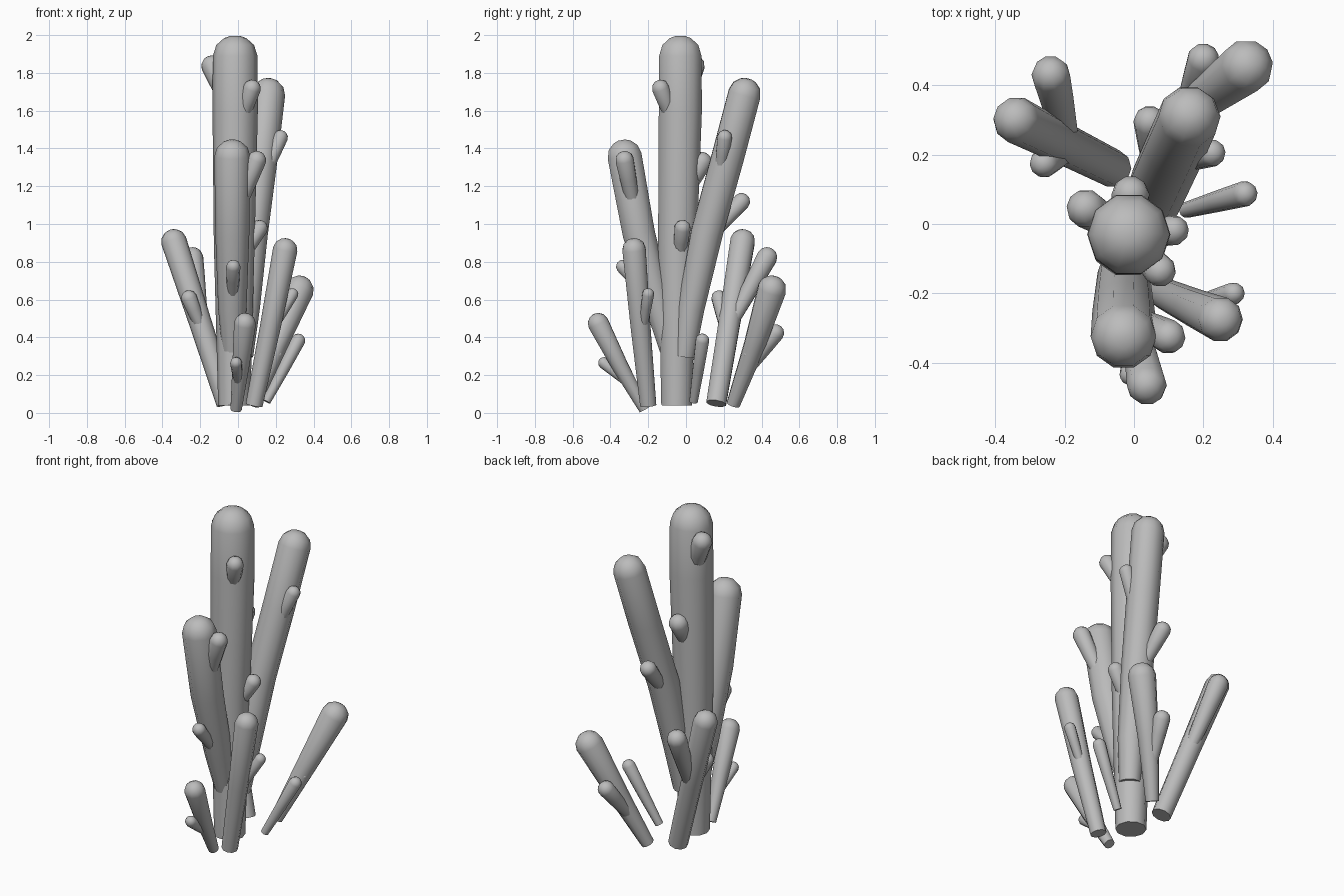
import bpy
import bmesh
import math
from mathutils import Vector

default = bpy.data.objects.get("Cube")
if default:
    bpy.data.objects.remove(default, do_unlink=True)

# Single flat grey
grey = bpy.data.materials.new("stone_grey")
grey.use_nodes = True
colour = (0.5, 0.5, 0.5, 1)
grey.diffuse_color = colour
grey.node_tree.nodes["Principled BSDF"].inputs["Base Color"].default_value = colour

SIDES = 10
DOME_ANGLES = (32, 60, 78)
paths = {}


def tube(name, *points):
    """Round stalk through (x, y, z, radius) points, flat base and domed tip."""
    paths[name] = points
    centres = [Vector(p[:3]) for p in points]
    radii = [p[3] for p in points]
    last = len(points) - 1
    rings = []
    for i, centre in enumerate(centres):
        axis = (centres[min(i + 1, last)] - centres[max(i - 1, 0)]).normalized()
        rings.append((centre, axis, radii[i]))

    # Dome rings beyond the last point
    tip, axis, radius = rings[-1]
    for degrees in DOME_ANGLES:
        a = math.radians(degrees)
        rings.append((tip + axis * radius * 0.92 * math.sin(a), axis, radius * math.cos(a)))

    bm = bmesh.new()
    loops = []
    for centre, axis, radius in rings:
        side = Vector((0, 1, 0)).cross(axis).normalized()
        other = axis.cross(side)
        loop = []
        for k in range(SIDES):
            a = math.tau * k / SIDES
            loop.append(bm.verts.new(centre + (side * math.cos(a) + other * math.sin(a)) * radius))
        loops.append(loop)
    for low, high in zip(loops, loops[1:]):
        for k in range(SIDES):
            n = (k + 1) % SIDES
            bm.faces.new((low[k], low[n], high[n], high[k]))
    bm.faces.new(loops[0][::-1])
    bm.faces.new(loops[-1])

    mesh = bpy.data.meshes.new(name)
    bm.to_mesh(mesh)
    bm.free()
    mesh.materials.append(grey)
    obj = bpy.data.objects.new(name, mesh)
    bpy.context.collection.objects.link(obj)
    bpy.ops.object.select_all(action="DESELECT")
    obj.select_set(True)
    bpy.context.view_layer.objects.active = obj
    bpy.ops.object.shade_smooth_by_angle(angle=math.radians(50))


def bud(name, parent, height, x, y, z, radius):
    """Small branch leaving the parent's axis at a height, ending at a tip."""
    for a, b in zip(paths[parent], paths[parent][1:]):
        if a[2] <= height <= b[2]:
            start = Vector(a[:3]).lerp(Vector(b[:3]), (height - a[2]) / (b[2] - a[2]))
    tip = Vector((x, y, z))
    neck = start.lerp(tip, 0.7)
    tube(name, (*start, radius * 0.6), (*neck, radius * 0.9), (*tip, radius))


# Main stalks
tube("trunk", (-.02, -.05, .04, .085), (-.02, -.045, .9, .108),
     (-.015, -.03, 1.6, .12), (-.015, -.03, 1.89, .118))
tube("tall_back_stalk", (.02, -.01, .3, .06), (.04, .025, .55, .075),
     (.07, .11, .95, .088), (.12, .22, 1.35, .09), (.16, .31, 1.69, .09))
tube("tall_front_stalk", (-.03, -.08, .3, .05), (-.03, -.14, .55, .075),
     (-.03, -.25, .95, .09), (-.03, -.325, 1.36, .095))
tube("left_front_stalk", (.085, -.2, .04, .045), (.17, -.24, .45, .055),
     (.25, -.275, .865, .065))
tube("right_back_stalk", (-.06, .16, .05, .055), (-.2, .23, .48, .06),
     (-.34, .3, .91, .068))
tube("left_back_stalk", (.08, .25, .045, .037), (.2, .36, .35, .058),
     (.325, .455, .655, .078))
tube("low_front_stalk", (-.01, -.22, .018, .03), (.015, -.35, .25, .045),
     (.037, -.465, .475, .058))
tube("low_left_stalk", (.15, .04, .06, .023), (.24, .065, .23, .031),
     (.32, .087, .385, .037))

# Buds on the trunk
bud("trunk_right_bud", "trunk", 1.55, -.14, .045, 1.84, .056)
bud("trunk_front_bud", "trunk", 1.45, .075, -.135, 1.72, .047)
bud("trunk_back_bud", "trunk", 1.1, -.01, .085, 1.33, .055)
bud("trunk_left_bud", "trunk", .75, .115, -.018, .98, .044)

# Buds on the other stalks
bud("back_stalk_upper_bud", "tall_back_stalk", 1.15, .225, .205, 1.46, .04)
bud("back_stalk_lower_bud", "tall_back_stalk", .9, .045, .295, 1.12, .047)
bud("front_stalk_upper_bud", "tall_front_stalk", 1.0, .1, -.325, 1.34, .05)
bud("front_stalk_lower_bud", "tall_front_stalk", .55, -.025, -.335, .775, .038)
bud("left_front_bud", "left_front_stalk", .4, .288, -.2, .63, .032)
bud("right_back_lower_bud", "right_back_stalk", .4, -.26, .175, .61, .042)
bud("right_back_upper_bud", "right_back_stalk", .45, -.24, .43, .825, .056)
bud("left_back_bud", "left_back_stalk", .2, .2, .475, .425, .047)
bud("left_back_small_bud", "left_back_stalk", .24, .215, .325, .31, .02)
bud("low_front_bud", "low_front_stalk", .14, -.01, -.435, .265, .032)
